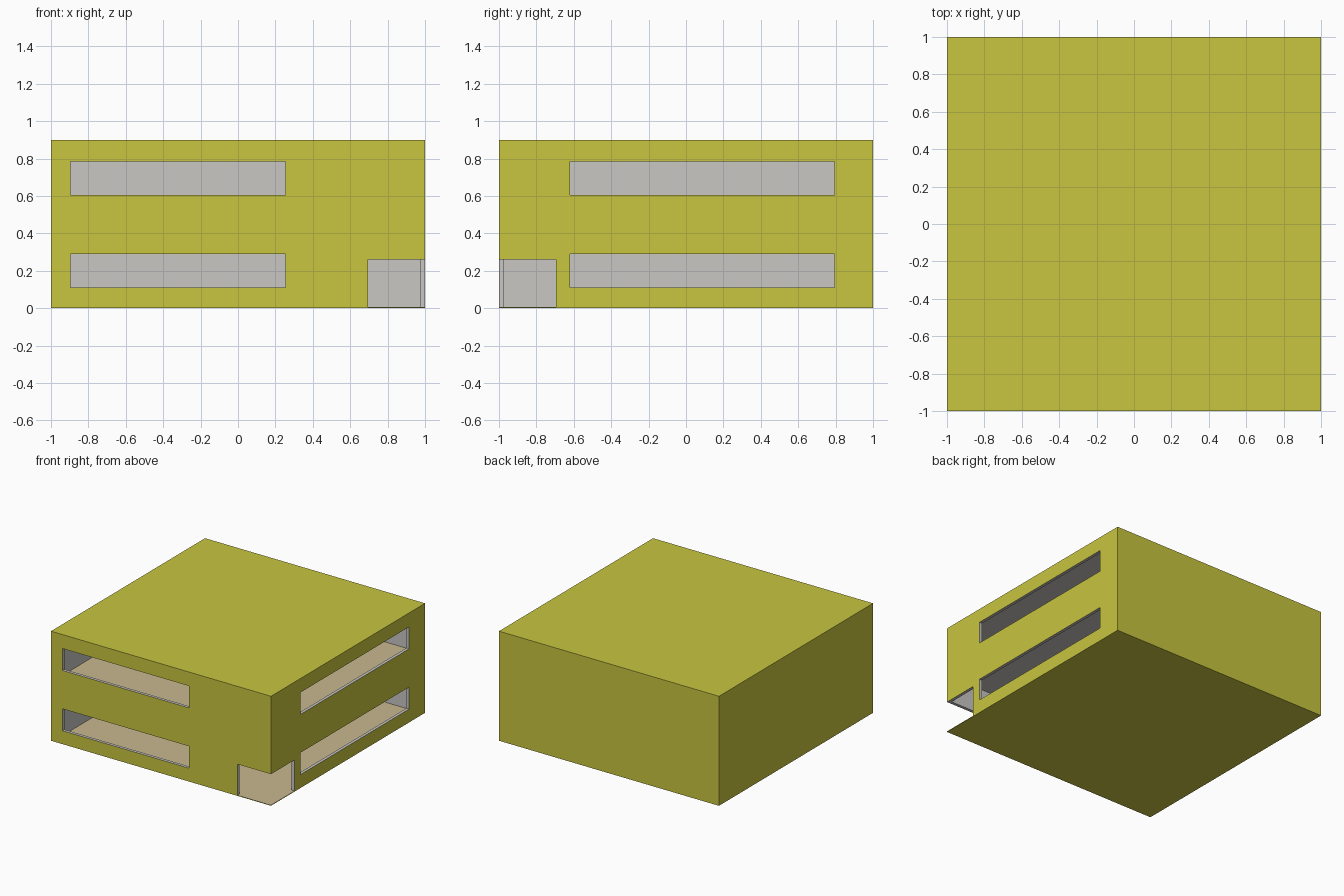
import bpy

if "Cube" in bpy.data.objects:
    bpy.data.objects.remove(bpy.data.objects["Cube"])

def material(name, rgb):
    m = bpy.data.materials.new(name)
    m.diffuse_color = (*rgb, 1)
    m.use_nodes = True
    m.node_tree.nodes["Principled BSDF"].inputs["Base Color"].default_value = m.diffuse_color
    return m

YELLOW = material("yellow outside", (0.58, 0.56, 0.05))
GREY = material("grey inside", (0.58, 0.57, 0.55))
TAN = material("tan floor", (0.58, 0.48, 0.28))

def box(name, x, y, z, mats):
    """Axis-aligned box from three ranges; the bottom face gets the last material."""
    bpy.ops.mesh.primitive_cube_add(size=1, location=[sum(r) / 2 for r in (x, y, z)])
    ob = bpy.context.object
    ob.name = name
    ob.scale = [r[1] - r[0] for r in (x, y, z)]
    bpy.ops.object.transform_apply(location=False, rotation=False, scale=True)
    for m in mats:
        ob.data.materials.append(m)
    for f in ob.data.polygons:
        f.material_index = len(mats) - 1 if f.normal.z < -0.5 else 0
    return ob

def cut(target, x, y, z, mats):
    """Subtract a box; the new faces take the cutter's colours."""
    cutter = box("cutter", x, y, z, mats)
    cutter.hide_render = True
    mod = target.modifiers.new("cut", 'BOOLEAN')
    mod.object, mod.operation, mod.solver = cutter, 'DIFFERENCE', 'EXACT'
    mod.material_mode = 'TRANSFER'
    bpy.context.view_layer.objects.active = target
    bpy.ops.object.modifier_apply(modifier=mod.name)
    bpy.data.objects.remove(cutter)

T = 0.025                       # wall thickness
FLOOR = 0.005
inner = (-1 + T, 1 - T)

building = box("building", (-1, 1), (-1, 1), (0, 0.9), [YELLOW])

# two hollow storeys with tan floors
for z in ((FLOOR, 0.475), (0.5, 0.875)):
    cut(building, inner, inner, z, [GREY, TAN])

# long strip windows on the front and right walls
for z in ((0.11, 0.29), (0.605, 0.785)):
    cut(building, (-0.895, 0.255), (-1.1, -0.93), z, [GREY])
    cut(building, (0.93, 1.1), (-0.62, 0.795), z, [GREY])

# open corner entrance
cut(building, (0.695, 1.1), (-1.1, -0.695), (FLOOR, 0.26), [GREY, TAN])
